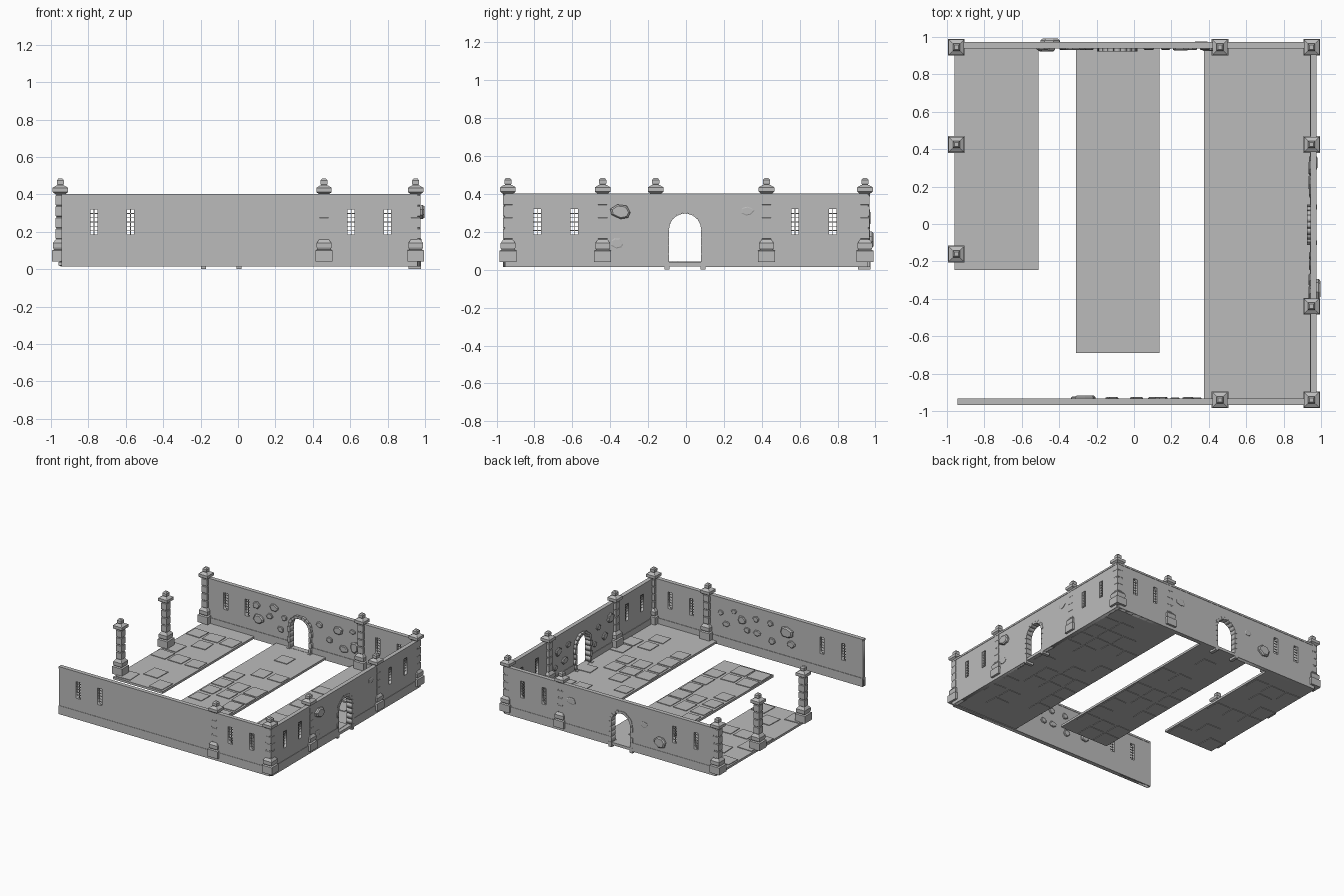
import bpy, bmesh, math, random
from mathutils import Matrix, Vector

if "Cube" in bpy.data.objects:
    bpy.data.objects.remove(bpy.data.objects["Cube"])

random.seed(7)
stone = bpy.data.materials.new("grey_stone")
stone.diffuse_color = (0.5, 0.5, 0.5, 1)
stone.use_nodes = True
stone.node_tree.nodes["Principled BSDF"].inputs["Base Color"].default_value = stone.diffuse_color


def frame(u, origin):
    """Wall frame: local x along the wall, y up, z outward."""
    u, up = Vector(u), Vector((0, 0, 1))
    m = Matrix((u, up, u.cross(up))).transposed().to_4x4()
    m.translation = origin
    return m


def finish(name, bm, matrix=Matrix()):
    bmesh.ops.recalc_face_normals(bm, faces=bm.faces)
    me = bpy.data.meshes.new(name)
    bm.to_mesh(me)
    bm.free()
    me.materials.clear()
    me.materials.append(stone)
    ob = bpy.data.objects.new(name, me)
    ob.matrix_world = matrix
    bpy.context.collection.objects.link(ob)
    return ob


def box(bm, x0, x1, y0, y1, z0, z1, spin=0):
    m = (Matrix.Translation(((x0 + x1) / 2, (y0 + y1) / 2, (z0 + z1) / 2))
         @ Matrix.Rotation(spin, 4, 'Z')
         @ Matrix.Diagonal((x1 - x0, y1 - y0, z1 - z0, 1)))
    bmesh.ops.create_cube(bm, size=1, matrix=m)


def plate(name, outlines, n0, n1, matrix):
    """Filled outlines (inner ones become holes) extruded from n0 to n1."""
    cu = bpy.data.curves.new(name, 'CURVE')
    cu.dimensions, cu.fill_mode, cu.extrude = '2D', 'BOTH', (n1 - n0) / 2
    for pts in outlines:
        sp = cu.splines.new('POLY')
        sp.points.add(len(pts) - 1)
        for p, (x, y) in zip(sp.points, pts):
            p.co = (x, y, 0, 1)
        sp.use_cyclic_u = True
    tmp = bpy.data.objects.new("tmp", cu)
    bpy.context.collection.objects.link(tmp)
    me = bpy.data.meshes.new_from_object(
        tmp.evaluated_get(bpy.context.evaluated_depsgraph_get()))
    bm = bmesh.new()
    bm.from_mesh(me)
    bpy.data.objects.remove(tmp)
    bmesh.ops.remove_doubles(bm, verts=bm.verts, dist=1e-5)
    bmesh.ops.translate(bm, verts=bm.verts, vec=(0, 0, (n0 + n1) / 2))
    return finish(name, bm, matrix)


def arc(c, r, a0, a1, n):
    return [(c + r * math.cos(a0 + (a1 - a0) * i / n),
             SPRING + r * math.sin(a0 + (a1 - a0) * i / n)) for i in range(n + 1)]


def rect(x0, x1, y0, y1):
    return [(x0, y0), (x1, y0), (x1, y1), (x0, y1)]


T, SPRING, BOTTOM, TOP = 0.014, 0.212, 0.015, 0.40


def rocks(name, items, matrix, side):
    """Irregular field stones set into one side of a wall."""
    bm = bmesh.new()
    for u, z, w, h, out in items:
        n, rings = 7, []
        jit = [(2 * math.pi * (i + random.uniform(-.25, .25)) / n,
                random.uniform(.85, 1.05)) for i in range(n)]
        for s, d in ((1, T - .006), (1, T + out * .6), (.8, T + out)):
            rings.append([bm.verts.new((u + w / 2 * s * r * math.cos(a),
                                        z + h / 2 * s * r * math.sin(a), side * d))
                          for a, r in jit])
        for a, b in zip(rings, rings[1:]):
            for i in range(n):
                bm.faces.new((a[i], a[(i + 1) % n], b[(i + 1) % n], b[i]))
        bm.faces.new(rings[0])
        bm.faces.new(rings[-1])
    finish(name, bm, matrix)


def wall(name, m, u0, u1, windows, door=None):
    # main slab with window and door openings
    outline = [(u0, BOTTOM)]
    spans = [(u0, u1)]
    if door is not None:
        outline += [(door - .088, BOTTOM)] + arc(door, .088, math.pi, 0, 14) + [(door + .088, BOTTOM)]
        spans = [(u0, door - .1), (door + .1, u1)]
    outline += [(u1, BOTTOM), (u1, TOP), (u0, TOP)]
    holes = [rect(w - .019, w + .019, .185, .32) for w in windows]
    plate(name + "_wall", [outline] + holes, -T, T, m)
    # plinth and coping
    bm = bmesh.new()
    for a, b in spans:
        box(bm, a, b, BOTTOM, .085, -T - .004, T + .003)
    box(bm, u0, u1, .388, TOP + .003, -T - .003, T + .003)
    finish(name + "_wall_trim", bm, m)
    # window bars
    bm = bmesh.new()
    for w in windows:
        box(bm, w - .002, w + .002, .185, .32, -.003, .003)
        for i in range(1, 6):
            z = .185 + .135 * i / 6
            box(bm, w - .019, w + .019, z - .002, z + .002, -.003, .003)
    finish(name + "_window_bars", bm, m)
    if door is None:
        return
    # arch stones and jamb blocks
    blocks, n = [], 9
    for i in range(n):
        a0, a1 = math.pi * i / n + .015, math.pi * (i + 1) / n - .015
        out = .108 if i % 2 else .104
        blocks.append(arc(door, .084, a0, a1, 2) + arc(door, out, a1, a0, 2))
    for s in (-1, 1):
        for i in range(4):
            z0 = .04 + i * .043
            a, b = sorted((door + s * .084, door + s * (.108 if i % 2 else .102)))
            blocks.append(rect(a, b, z0 + .0015, z0 + .0415))
    plate(name + "_door_arch", blocks, -.034, T + .003, m)
    # door feet and sill
    bm = bmesh.new()
    for s in (-.095, .095):
        box(bm, door + s - .013, door + s + .013, 0, .042, -.048, T + .004)
    box(bm, door - .084, door + .084, .018, .04, -.03, T)
    finish(name + "_door_sill", bm, m)


# walls on three sides, with the left side open
front = frame((1, 0, 0), (0, -.95, 0))
right = frame((0, 1, 0), (.96, 0, 0))
back = frame((-1, 0, 0), (0, .955, 0))
wall("front", front, -.945, .96, (-.77, -.575, .605, .80))
wall("right", right, -.955, .96, (-.785, -.59, .575, .775), -.005)
wall("back", back, -.96, .95, (.77, .575, -.605, -.80), .09)

# stones on the inner and outer wall faces: along, height, width, tall, depth
rocks("front_wall_stones", [
    (.29, .20, .07, .05, .01), (.145, .27, .08, .07, .012), (.10, .20, .06, .05, .01),
    (.02, .31, .06, .05, .01), (.01, .20, .07, .05, .01), (-.125, .17, .06, .06, .01),
    (-.26, .28, .12, .09, .02), (-.30, .19, .08, .06, .014), (.22, .32, .05, .04, .008),
    (.34, .28, .05, .05, .008), (-.11, .31, .06, .05, .01)], front, -1)
rocks("back_wall_stones", [
    (.49, .30, .07, .06, .012), (.47, .19, .10, .08, .018), (.37, .24, .06, .05, .01),
    (.33, .32, .08, .06, .012), (.27, .16, .06, .05, .01), (.24, .26, .05, .05, .01),
    (-.08, .29, .06, .05, .01), (-.17, .19, .06, .05, .01), (-.25, .29, .09, .07, .014),
    (-.30, .15, .08, .06, .012), (-.40, .19, .08, .09, .016), (-.38, .31, .06, .04, .01)], back, -1)
rocks("right_wall_stones", [
    (-.37, .29, .09, .08, .014), (-.30, .17, .07, .06, .012), (-.22, .27, .06, .05, .01),
    (-.17, .15, .05, .05, .01), (.17, .28, .06, .05, .01), (.22, .17, .08, .06, .014),
    (.30, .27, .08, .07, .012), (.34, .15, .05, .05, .01)], right, -1)
rocks("right_outer_stones", [(-.345, .305, .115, .085, .022), (-.365, .14, .07, .055, .006),
                             (.325, .31, .075, .05, .006)], right, 1)
rocks("back_outer_stones", [(.445, .16, .11, .10, .022), (.30, .26, .07, .05, .004),
                            (-.36, .28, .09, .06, .006)], back, 1)

# square pillars: (half width, height) profile
profile = [(.045, .04), (.045, .10), (.034, .105), (.039, .115), (.039, .14), (.026, .158)]
for k in range(4):
    z = .16 + k * .06
    profile += [(.021, z), (.025, z + .004), (.025, z + .054), (.021, z + .058)]
profile += [(.028, .402), (.041, .412), (.041, .435), (.022, .447), (.015, .449),
            (.019, .456), (.019, .474), (.011, .484)]
for i, (x, y) in enumerate([(-.95, .945), (-.95, .425), (-.95, -.16), (.46, .945), (.95, .945),
                            (.95, .425), (.95, -.44), (.95, -.94), (.46, -.94)]):
    bm = bmesh.new()
    rings = [[bm.verts.new((sx * h, sy * h, z)) for sx, sy in ((-1, -1), (1, -1), (1, 1), (-1, 1))]
             for h, z in profile]
    for a, b in zip(rings, rings[1:]):
        for j in range(4):
            bm.faces.new((a[j], a[(j + 1) % 4], b[(j + 1) % 4], b[j]))
    bm.faces.new(rings[0])
    bm.faces.new(rings[-1])
    finish("pillar_%d" % (i + 1), bm, Matrix.Translation((x, y, 0)))

# floor strips with loose paving tiles showing above and below
for name, x0, x1, y0, cols, chance in (("left", -.96, -.51, -.245, 3, .4),
                                       ("middle", -.31, .135, -.69, 3, .65),
                                       ("right", .375, .955, -.94, 4, .45)):
    bm = bmesh.new()
    box(bm, x0, x1, y0, .945, .02, .038)
    finish(name + "_floor", bm)
    bm = bmesh.new()
    cw = (x1 - x0) / cols
    rows = int((.93 - y0) / cw)
    for r in range(rows):
        for c in range(cols):
            if random.random() < chance:
                x, y = x0 + (c + .5) * cw, y0 + .01 + (r + .5) * cw
                a, b = random.uniform(.38, .46) * cw, random.uniform(.36, .46) * cw
                box(bm, x - a, x + a, y - b, y + b, .016, .043, random.uniform(-.05, .05))
    finish(name + "_floor_tiles", bm)
